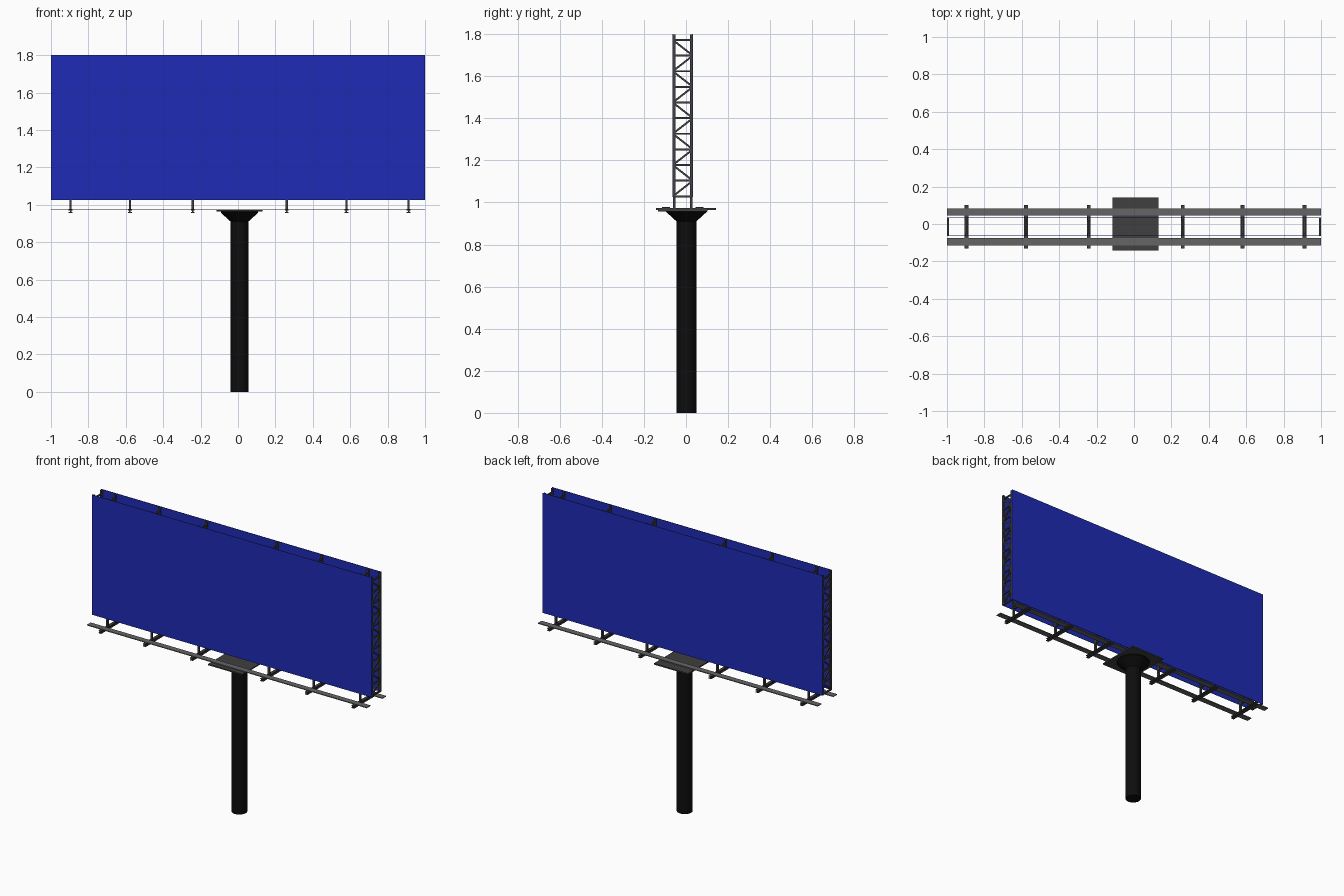
import bpy, bmesh
from math import cos, sin, pi
from mathutils import Vector, Matrix

if "Cube" in bpy.data.objects:
    bpy.data.objects.remove(bpy.data.objects["Cube"])


def material(name, color):
    m = bpy.data.materials.new(name)
    m.diffuse_color = (*color, 1)
    m.use_nodes = True
    m.node_tree.nodes["Principled BSDF"].inputs["Base Color"].default_value = m.diffuse_color
    return m


BLUE = material("panel_blue", (0.014, 0.024, 0.46))
BLACK = material("pole_black", (0.004, 0.004, 0.004))
STEEL = material("dark_steel", (0.05, 0.05, 0.05))
GREY = material("walkway_grey", (0.13, 0.13, 0.13))
YC = -0.015      # centre line of the sign structure


def finish(bm, name, mat):
    bmesh.ops.recalc_face_normals(bm, faces=bm.faces)
    me = bpy.data.meshes.new(name)
    bm.to_mesh(me)
    bm.free()
    me.materials.append(mat)
    ob = bpy.data.objects.new(name, me)
    bpy.context.collection.objects.link(ob)
    return ob


def box(bm, x0, x1, y0, y1, z0, z1):
    mat = Matrix.Translation(((x0 + x1) / 2, (y0 + y1) / 2, (z0 + z1) / 2))
    mat = mat @ Matrix.Diagonal((x1 - x0, y1 - y0, z1 - z0, 1))
    bmesh.ops.create_cube(bm, size=1, matrix=mat)


def bar(bm, a, b, w):
    a, b = Vector(a), Vector(b)
    d = b - a
    mat = Matrix.Translation((a + b) / 2) @ d.to_track_quat('Z', 'X').to_matrix().to_4x4()
    bmesh.ops.create_cube(bm, size=1, matrix=mat @ Matrix.Diagonal((w, w, d.length, 1)))


# Pole with flared head, stacked rings
bm = bmesh.new()
N = 24
rings = []
for r, z in ((0.047, 0), (0.047, 0.91), (0.1, 0.958), (0.1, 0.966)):
    rings.append([bm.verts.new((0.008 + r * cos(2 * pi * i / N),
                                0.002 + r * sin(2 * pi * i / N), z)) for i in range(N)])
for lo, hi in zip(rings, rings[1:]):
    for i in range(N):
        j = (i + 1) % N
        bm.faces.new((lo[i], lo[j], hi[j], hi[i]))
bm.faces.new(rings[0])
bm.faces.new(rings[-1])
pole = finish(bm, "pole", BLACK)
bpy.context.view_layer.objects.active = pole
pole.select_set(True)
bpy.ops.object.shade_smooth_by_angle()

# Square plate on the pole head
bm = bmesh.new()
box(bm, -0.115, 0.13, -0.142, 0.142, 0.965, 0.973)
finish(bm, "head_plate", STEEL)

# Walkways and sign panels, one per side
for side, s in (("front", -1), ("back", 1)):
    bm = bmesh.new()
    y = YC + s * 0.08
    box(bm, -1, 1, y - 0.019, y + 0.019, 0.974, 0.979)
    finish(bm, side + "_walkway", GREY)
    bm = bmesh.new()
    y = YC + s * 0.0475
    box(bm, -1, 1, y - 0.0015, y + 0.0015, 1.025, 1.8)
    finish(bm, side + "_panel", BLUE)


# Lattice frame: two posts, rungs and zigzag diagonals
def lattice(name, x, z0):
    bm = bmesh.new()
    h, w = 0.04, 0.012
    for s in (-1, 1):
        y = YC + s * h
        box(bm, x - w / 2, x + w / 2, y - w / 2, y + w / 2, z0, 1.797)
    step = 0.0743
    for i in range(11):
        z = 1.029 + i * step
        bar(bm, (x, YC - h, z), (x, YC + h, z), 0.009)
        if i < 10:
            s = 1 if i % 2 else -1
            bar(bm, (x, YC + s * h, z + 0.006), (x, YC - s * h, z + step - 0.006), 0.009)
    finish(bm, name, STEEL)


# Inner lattices stand on I-section cross beams
for n, x in enumerate((-0.895, -0.578, -0.242, 0.261, 0.58, 0.912), 1):
    lattice(f"lattice_{n}", x, 0.972)
    bm = bmesh.new()
    y0, y1 = YC - 0.117, YC + 0.117
    box(bm, x - 0.01, x + 0.01, y0, y1, 0.957, 0.961)
    box(bm, x - 0.004, x + 0.004, y0, y1, 0.961, 0.970)
    box(bm, x - 0.01, x + 0.01, y0, y1, 0.970, 0.974)
    finish(bm, f"cross_beam_{n}", STEEL)

# End lattices close the gap between the panels
lattice("left_end_lattice", -0.994, 1.025)
lattice("right_end_lattice", 0.994, 1.025)
